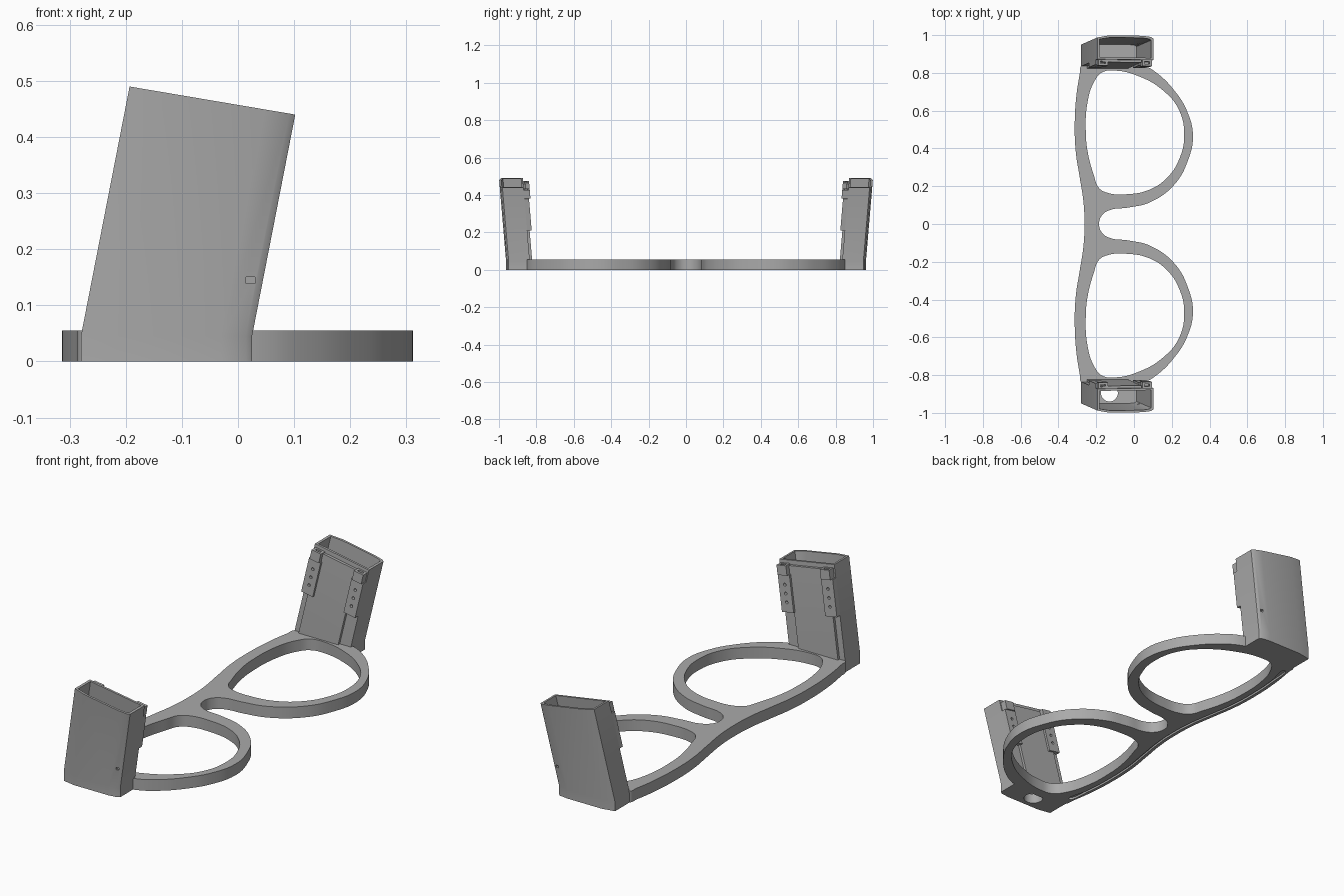
import bpy
import bmesh
import math

if "Cube" in bpy.data.objects:
    bpy.data.objects.remove(bpy.data.objects["Cube"])

grey = bpy.data.materials.new("matte_grey")
grey.use_nodes = True
grey.diffuse_color = (0.4, 0.4, 0.4, 1)
grey.node_tree.nodes["Principled BSDF"].inputs["Base Color"].default_value = (0.4, 0.4, 0.4, 1)

KNEE = 0.045      # height where the hinge housings start to lean
LEFT = -0.28      # left edge of the housings
FRAME_H = 0.055


def select(obj):
    bpy.ops.object.select_all(action='DESELECT')
    obj.select_set(True)
    bpy.context.view_layer.objects.active = obj


def finish(obj):
    obj.data.materials.clear()
    obj.data.materials.append(grey)
    select(obj)
    bpy.ops.object.shade_smooth_by_angle(angle=math.radians(30))


def from_bmesh(name, bm):
    bmesh.ops.recalc_face_normals(bm, faces=bm.faces)
    mesh = bpy.data.meshes.new(name)
    bm.to_mesh(mesh)
    bm.free()
    obj = bpy.data.objects.new(name, mesh)
    bpy.context.collection.objects.link(obj)
    return obj


def cut(obj, cutter):
    mod = obj.modifiers.new("cut", 'BOOLEAN')
    mod.operation = 'DIFFERENCE'
    mod.solver = 'EXACT'
    mod.object = cutter
    select(obj)
    bpy.ops.object.modifier_apply(modifier=mod.name)
    bpy.data.objects.remove(cutter)


def plate(name, loops, z0, z1):
    """Filled smooth outlines, extruded between two heights."""
    curve = bpy.data.curves.new(name, 'CURVE')
    curve.dimensions = '2D'
    curve.fill_mode = 'BOTH'
    curve.extrude = (z1 - z0) / 2
    curve.resolution_u = 8
    for pts in loops:
        spline = curve.splines.new('BEZIER')
        spline.bezier_points.add(len(pts) - 1)
        spline.use_cyclic_u = True
        for bp, (x, y) in zip(spline.bezier_points, pts):
            bp.co = (x, y, 0)
            bp.handle_left_type = bp.handle_right_type = 'AUTO'
    obj = bpy.data.objects.new(name, curve)
    bpy.context.collection.objects.link(obj)
    select(obj)
    bpy.ops.object.convert(target='MESH')
    obj = bpy.context.object
    bm = bmesh.new()
    bm.from_mesh(obj.data)
    bmesh.ops.remove_doubles(bm, verts=bm.verts, dist=0.0002)
    bmesh.ops.recalc_face_normals(bm, faces=bm.faces)
    bmesh.ops.translate(bm, verts=bm.verts, vec=(0, 0, (z0 + z1) / 2))
    bm.to_mesh(obj.data)
    bm.free()
    return obj


def leaned(u, v, z, side):
    """Housing coordinates to model space: sideways and outward lean."""
    if z > KNEE:
        z -= 0.164 * (u - LEFT) * min(1, (z - KNEE) / 0.2)
    rise = max(0, z - KNEE)
    return (u + 0.195 * rise, side * (v + 0.085 * rise), z)


def column(name, profile, z0, z1, side, floor=None):
    """Leaning prism; with a floor height it is hollow and open at the top."""
    bm = bmesh.new()
    levels = [z0] + ([KNEE] if z0 < KNEE else []) + [z1]
    rings = [[bm.verts.new(leaned(u, v, z, side)) for u, v in profile] for z in levels]
    bm.faces.new(rings[0])
    if floor is not None:
        us, vs = zip(*profile)
        uc, vc = (min(us) + max(us)) / 2, (min(vs) + max(vs)) / 2
        su, sv = (1 - 2 * w / (max(c) - min(c)) for w, c in ((0.012, us), (0.011, vs)))
        inner = [(uc + (u - uc) * su, vc + (v - vc) * sv) for u, v in profile]
        for z in (z1, floor):
            rings.append([bm.verts.new(leaned(u, v, z, side)) for u, v in inner])
    bm.faces.new(rings[-1])
    n = len(profile)
    for a, b in zip(rings, rings[1:]):
        for i in range(n):
            j = (i + 1) % n
            bm.faces.new((a[i], a[j], b[j], b[i]))
    return from_bmesh(name, bm)


def rect(u0, u1, v0, v1):
    return [(u0, v0), (u1, v0), (u1, v1), (u0, v1)]


def cylinder(center, radius, depth, along_y):
    rot = (math.pi / 2, 0, 0) if along_y else (0, 0, 0)
    bpy.ops.mesh.primitive_cylinder_add(vertices=20, radius=radius, depth=depth,
                                        location=center, rotation=rot)
    bpy.context.object.hide_render = True
    return bpy.context.object


# Spectacle front: outer rim outline with two lens openings
brow = [(-0.262, 0), (-0.268, 0.12), (-0.288, 0.25), (-0.308, 0.38), (-0.314, 0.52),
        (-0.305, 0.68), (-0.288, 0.79)]
temple = [(-0.278, 0.84), (-0.2, 0.86), (-0.05, 0.86), (0.04, 0.845)]
rim = [(0.12, 0.80), (0.215, 0.705), (0.28, 0.60), (0.312, 0.47), (0.287, 0.34),
       (0.215, 0.21), (0.085, 0.115), (-0.03, 0.087), (-0.13, 0.073), (-0.17, 0.045),
       (-0.185, 0)]
half = brow + temple + rim
outline = half + [(x, -y) for x, y in half[-2:0:-1]]
lens = [(-0.255, 0.48), (-0.245, 0.65), (-0.21, 0.755), (-0.17, 0.802), (-0.1, 0.812),
        (0.03, 0.78), (0.15, 0.71), (0.235, 0.61), (0.266, 0.47), (0.24, 0.345),
        (0.18, 0.25), (0.085, 0.183), (-0.05, 0.157), (-0.14, 0.165), (-0.185, 0.19),
        (-0.213, 0.26), (-0.243, 0.37)]
frame = plate("spectacle_front", [outline, lens, [(x, -y) for x, y in lens]], 0, FRAME_H)

# Shallow groove under the brow
edge = [(x, -y) for x, y in brow[:0:-1]] + brow
groove = plate("groove_cutter", [[(x + 0.016, y) for x, y in edge] +
                                 [(x + 0.027, y) for x, y in reversed(edge)]], -0.02, 0.01)
cut(frame, groove)
finish(frame)

# Hinge housings at both ends
body = [(LEFT, 0.835), (0.025, 0.835), (0.025, 0.948), (0.014, 0.956), (-0.03, 0.962),
        (-0.215, 0.962), (LEFT, 0.95)]
for side, end in ((1, "back"), (-1, "front")):
    housing = column(end + "_housing", body, 0, 0.49, side, floor=0.05)
    # Small slot through the outer wall
    x, y, z = leaned(0.003, 0.955, 0.175, side)
    bpy.ops.mesh.primitive_cube_add(size=1, location=(x, y, z))
    slot = bpy.context.object
    slot.scale = (0.016, 0.05, 0.011)
    cut(housing, slot)
    if side < 0:
        cut(housing, cylinder((-0.13, side * 0.895, 0.03), 0.045, 0.1, False))
    finish(housing)

    # Raised panel on the inner wall
    finish(column(end + "_inner_panel", rect(-0.25, -0.035, 0.822, 0.838), 0, 0.47, side))

    # Drilled tabs with open blocks above them
    for where, u0, u1 in (("left", LEFT, -0.215), ("right", -0.04, 0.025)):
        tab = column(f"{end}_{where}_tab", rect(u0, u1, 0.811, 0.838), 0.26, 0.43, side)
        mid = (u0 + u1) / 2
        for z in (0.305, 0.345, 0.385):
            cut(tab, cylinder(leaned(mid, 0.811, z, side), 0.007, 0.03, True))
        finish(tab)
        finish(column(f"{end}_{where}_block", rect(u0 + 0.008, u1 - 0.005, 0.803, 0.838),
                      0.43, 0.475, side, floor=0.44))
